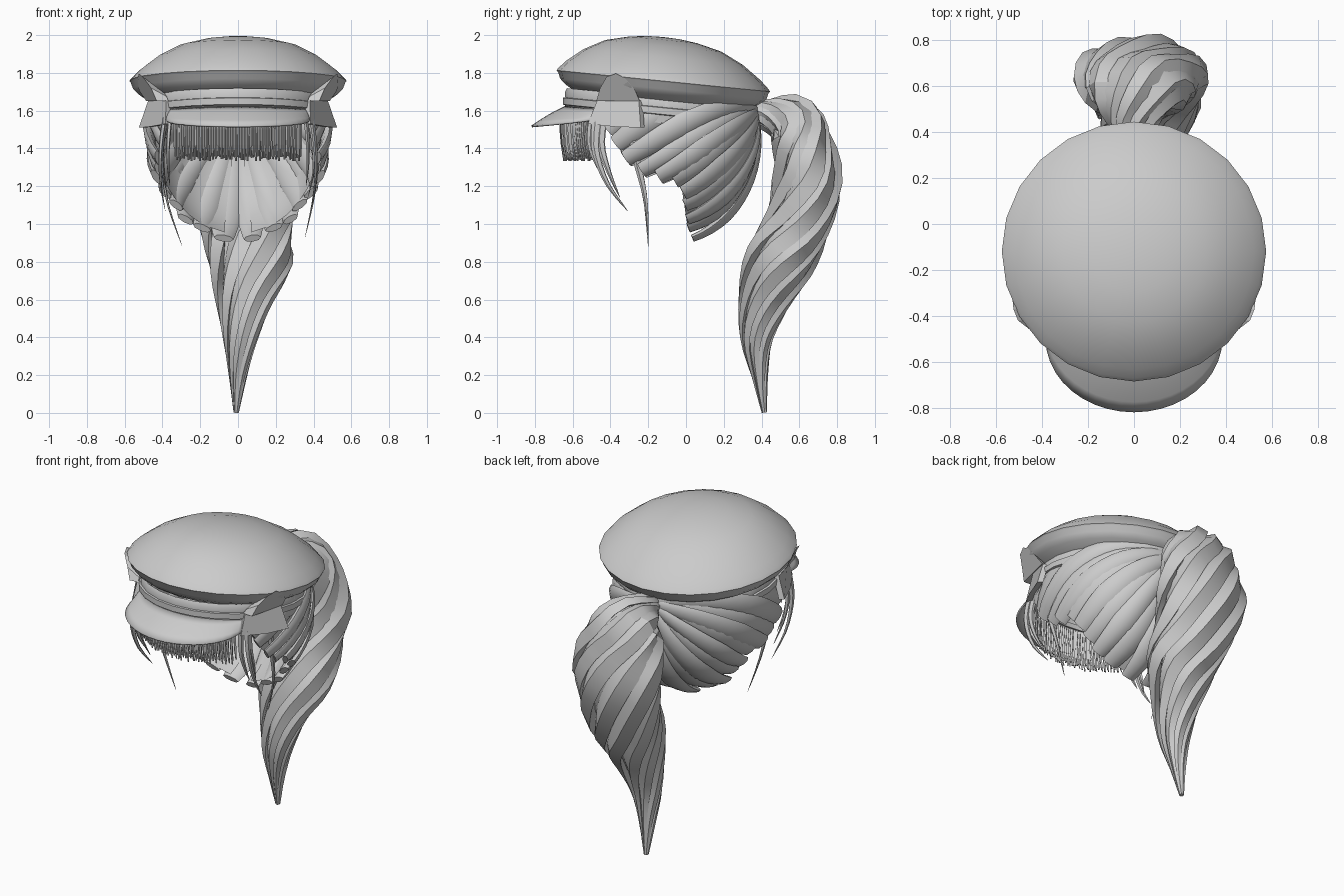
import bpy, bmesh, math, random
from mathutils import Vector as V

if "Cube" in bpy.data.objects:
    bpy.data.objects.remove(bpy.data.objects["Cube"])

random.seed(4)
grey = bpy.data.materials.new("plain_grey")
grey.diffuse_color = (0.6, 0.6, 0.6, 1)
grey.use_nodes = True
grey.node_tree.nodes["Principled BSDF"].inputs["Base Color"].default_value = grey.diffuse_color


def finish(name, bm, smooth=None):
    bmesh.ops.recalc_face_normals(bm, faces=bm.faces)
    me = bpy.data.meshes.new(name)
    bm.to_mesh(me)
    bm.free()
    me.materials.append(grey)
    ob = bpy.data.objects.new(name, me)
    bpy.context.collection.objects.link(ob)
    if smooth:
        me.shade_smooth()
        me.set_sharp_from_angle(angle=math.radians(smooth))
    return ob


def loft(bm, rings, closed=True, caps=False):
    """Skin a list of equal-length point rings."""
    vs = [[bm.verts.new(p) for p in r] for r in rings]
    n = len(vs[0])
    for a, b in zip(vs, vs[1:]):
        for i in range(n if closed else n - 1):
            j = (i + 1) % n
            bm.faces.new((a[i], a[j], b[j], b[i]))
    if caps:
        bm.faces.new(vs[0])
        bm.faces.new(vs[-1])


def curve(pts, n):
    """Catmull-Rom resample of equal-length tuples."""
    p = [pts[0]] + list(pts) + [pts[-1]]
    out = []
    for k in range(n + 1):
        t = k / n * (len(pts) - 1)
        i = min(int(t), len(pts) - 2)
        f = t - i
        out.append([0.5 * (2 * b + (c - a) * f + (2*a - 5*b + 4*c - d) * f*f
                           + (3*b - a - 3*c + d) * f**3)
                    for a, b, c, d in zip(*p[i:i + 4])])
    return out


def strand(bm, pts, outs, widths, thicks, sides=6):
    """Flattened tapered tube; outs are the outward directions."""
    rings = []
    for i, p in enumerate(pts):
        t = (pts[min(i + 1, len(pts) - 1)] - pts[max(i - 1, 0)]).normalized()
        w = t.cross(outs[i]).normalized()
        o = w.cross(t)
        rings.append([p + w * widths[i] * math.cos(a) + o * thicks[i] * math.sin(a)
                      for a in (2 * math.pi * k / sides for k in range(sides))])
    loft(bm, rings, True, True)


# Cap and band: tilted turned profiles (radius scale, height)
def turned(name, profile, rx, ry, cy, smooth, seg=24):
    bm = bmesh.new()
    rings = []
    for r, z in profile:
        ring = []
        for k in range(seg):
            a = 2 * math.pi * k / seg
            y = r * ry * math.sin(a)
            ring.append((r * rx * math.cos(a), cy + y, z - 0.1 * y))
        rings.append(ring)
    loft(bm, rings)
    bmesh.ops.remove_doubles(bm, verts=bm.verts, dist=0.0005)
    return finish(name, bm, smooth)


turned("cap_crown", [(0, 1.99), (.15, 1.987), (.32, 1.975), (.55, 1.943), (.75, 1.885), (.92, 1.812),
                     (.985, 1.775), (1.0, 1.765), (1.01, 1.757), (.995, 1.748), (.975, 1.715),
                     (.92, 1.685), (.83, 1.655)], .57, .56, -.12, 40)
turned("cap_band", [(.98, 1.67), (1.0, 1.65), (1.0, 1.62), (1.025, 1.617), (1.025, 1.582),
                    (1.0, 1.578), (.99, 1.535), (.96, 1.535)], .475, .5, -.14, 30)

# Visor
bm = bmesh.new()
rows = []
for j in range(5):
    f = j / 4
    row = []
    for k in range(21):
        u = k / 10 - 1
        a, b = u * math.pi / 2, u * math.radians(53)
        inner = V((.475 * math.sin(b), -.14 - .5 * math.cos(b), 1.605 + .02 * math.cos(a)))
        outer = V((.385 * math.sin(a), -.5 - .32 * math.cos(a), 1.55 - .03 * math.cos(a)))
        p = inner.lerp(outer, f)
        p.z += .006 * math.sin(math.pi * f) * math.cos(a)
        row.append(p)
    rows.append(row)
loft(bm, rows, False)
visor = finish("visor", bm, 40)
mod = visor.modifiers.new("thickness", 'SOLIDIFY')
mod.thickness = .01

# Side bows: rounded upper lobe folded in to the band, and a flared lower tab
lobe = [(.43, -.475, 1.65), (.46, -.455, 1.72), (.505, -.42, 1.78), (.525, -.37, 1.797), (.53, -.32, 1.77),
        (.525, -.27, 1.71), (.485, -.245, 1.65)]
tab = [(.38, -.47, 1.655), (.45, -.37, 1.655), (.475, -.25, 1.655),
       (.525, -.24, 1.51), (.47, -.38, 1.515), (.385, -.52, 1.53)]
for s, side in ((1, "right"), (-1, "left")):
    bm = bmesh.new()
    loft(bm, [[(s * x, y, z) for x, y, z in lobe],
              [(s * (.37 + (y + .475) * .35), y, 1.655 + (z - 1.655) * .3) for x, y, z in lobe]], True, True)
    loft(bm, [[(s * x, y, z) for x, y, z in tab],
              [(s * (x - .025), y + .02, z) for x, y, z in tab]], True, True)
    finish("bow_" + side, bm)

# Head hair: strands swept over an ellipsoid to the ponytail root
C, R = V((0, -.12, 1.47)), V((.455, .49, .565))


def on_head(d, k=1.0):
    d = d.normalized() * k
    return C + V((d.x * R.x, d.y * R.y, d.z * R.z))


def head_dir(y, z, s):
    b, c = (y - C.y) / R.y, (z - C.z) / R.z
    return V((s * math.sqrt(max(0, 1 - b * b - c * c)), b, c)).normalized()


edge = [(-.42, 1.55), (-.4, 1.49), (-.36, 1.41), (-.29, 1.33), (-.2, 1.265), (-.1, 1.25), (-.03, 1.2),
        (-.01, 1.12), (0, 1.05), (.01, .985), (.03, .94)]
hem = curve(edge, 11)
root = V((0, 1, .2)).normalized()
N = 14
for s, side in ((1, "right"), (-1, "left")):
    hair, scalp, paths = bmesh.new(), bmesh.new(), []
    for i, (y, z) in enumerate(hem):
        d0 = head_dir(y, z, s)
        # upper locks rise under the band before meeting the root
        rise = .32 * (1 - i / 11)
        dirs = [(d0.slerp(root, k / N) + V((0, 0, rise * math.sin(math.pi * k / N)))).normalized()
                for k in range(N + 1)]
        paths.append([on_head(d, .97) for d in dirs])
        lift = 1.0 + (.03 if i % 2 else 0)
        prof = [(.6 + .4 * min(1, k / 4)) * (1 - .72 * (k / N) ** 2) for k in range(N + 1)]
        size = .078 * random.uniform(.9, 1.15)
        # lean each lock so it overlaps the next one
        outs = [(V((d.x / R.x, d.y / R.y, d.z / R.z)).normalized() + V((0, 0, -.35))).normalized()
                for d in dirs]
        strand(hair, [on_head(d, lift) for d in dirs], outs, [size * p for p in prof],
               [.032 * p for p in prof], 8)
    loft(scalp, paths, False)
    finish("head_hair_" + side, hair, 50)
    finish("scalp_" + side, scalp, 60)

# Ponytail: twisted locks around a core; rows are x, y, z, side radius, depth radius
spine = [(0, .33, 1.58, .06, .06), (0, .45, 1.575, .12, .09), (.01, .57, 1.535, .21, .145),
         (.02, .615, 1.42, .27, .15), (.03, .645, 1.22, .295, .17), (.04, .59, 1.0, .26, .17),
         (.06, .49, .8, .225, .175), (.035, .415, .6, .15, .135), (.015, .375, .4, .095, .09),
         (0, .39, .2, .05, .045), (-.01, .415, .002, .014, .014)]
M, LOCKS = 30, 9
rows = curve(spine, M)
mid = [V(r[:3]) for r in rows]
X = V((1, 0, 0))
norms = []
for i in range(M + 1):
    t = mid[min(i + 1, M)] - mid[max(i - 1, 0)]
    norms.append(V((0, t.y, t.z)).cross(X).normalized())
tail, core = bmesh.new(), bmesh.new()
for k in range(LOCKS):
    pts, outs, ws, ts = [], [], [], []
    for i, (x, y, z, rx, rn) in enumerate(rows):
        a = 2 * math.pi * k / LOCKS + math.radians(310) * (1 - (1 - i / M) ** 1.5)
        m = .80 + (.06 if k % 2 else 0)
        pts.append(mid[i] + X * rx * m * math.cos(a) + norms[i] * rn * m * math.sin(a))
        o = X * math.cos(a) / rx + norms[i] * math.sin(a) / rn
        tilt = -X * math.sin(a) * rx + norms[i] * math.cos(a) * rn
        outs.append((o.normalized() + tilt.normalized() * .3).normalized())
        r = (rx + rn) / 2
        ws.append(.34 * r)
        ts.append(.20 * r)
    strand(tail, pts, outs, ws, ts, 4)
loft(core, [[mid[i] + X * r[3] * .72 * math.cos(a) + norms[i] * r[4] * .72 * math.sin(a)
             for a in (math.pi * k / 6 for k in range(12))] for i, r in enumerate(rows)], True, True)
finish("ponytail_locks", tail, 30)
finish("ponytail_core", core, 40)

# Fringe: two rows of thin hairs along the brow
bm = bmesh.new()
for row in range(2):
    for k in range(44):
        u = (k + .5 * row) / 43.5 * 2 - 1
        x, y = .33 * u, -.655 + .135 * u * u + .02 * row
        end = 1.345 + random.uniform(-.012, .015)
        dx = random.uniform(-.004, .004)
        pts = [V((x, y, 1.59)), V((x + dx, y - .006, 1.5)), V((x + dx, y, 1.42)), V((x, y + .01, end))]
        ws = [.009, .009, .008, .005]
        strand(bm, pts, [V((0, -1, 0))] * 4, ws, ws, 4)
finish("fringe", bm)

# Face-framing locks: thin tapering curls on both sides
locks = [[(.39, -.47, 1.56), (.41, -.48, 1.4), (.41, -.42, 1.22), (.385, -.31, 1.07)],
         [(.38, -.44, 1.56), (.40, -.45, 1.42), (.40, -.41, 1.28), (.37, -.35, 1.14)],
         [(.36, -.49, 1.56), (.37, -.5, 1.42), (.37, -.46, 1.3), (.36, -.40, 1.2)]]
temple = {1: [(.42, -.28, 1.5), (.42, -.26, 1.34), (.40, -.215, 1.14), (.355, -.2, .93)],
          -1: [(.40, -.28, 1.5), (.40, -.26, 1.34), (.375, -.215, 1.12), (.295, -.2, .88)]}
for s, side in ((1, "right"), (-1, "left")):
    bm = bmesh.new()
    for path in locks + [temple[s]]:
        pts = [V((s * x, y, z)) for x, y, z in curve(path, 10)]
        ws = [.025 * (1 - (i / 10) ** 1.5) + .001 for i in range(11)]
        strand(bm, pts, [V((s, 0, 0))] * 11, ws, [w * .5 for w in ws], 5)
    finish("face_locks_" + side, bm, 40)
